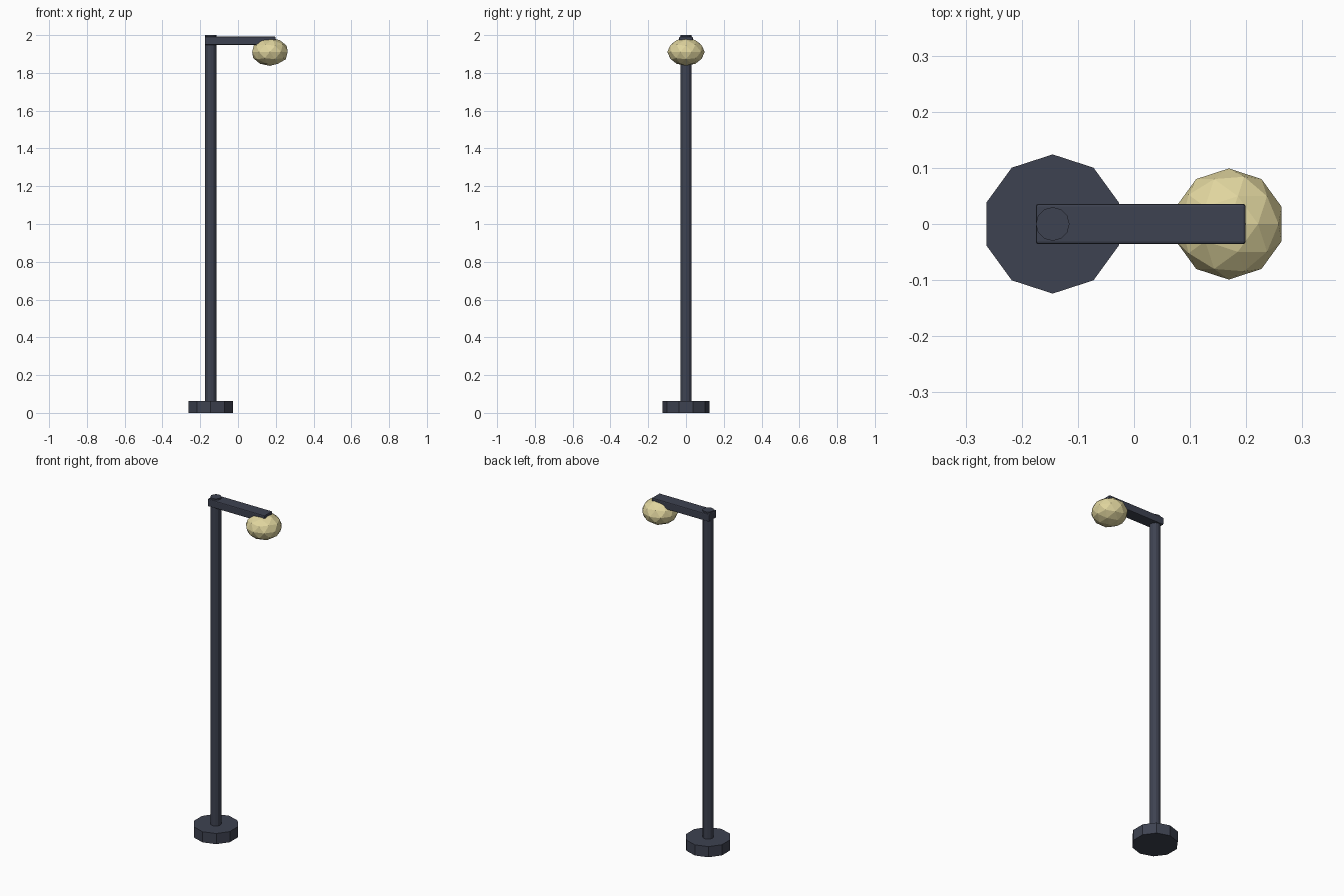
import bpy

cube = bpy.data.objects.get("Cube")
if cube:
    bpy.data.objects.remove(cube, do_unlink=True)


def make_material(name, rgb):
    mat = bpy.data.materials.new(name)
    mat.use_nodes = True
    colour = (*rgb, 1)
    mat.diffuse_color = colour
    mat.node_tree.nodes["Principled BSDF"].inputs["Base Color"].default_value = colour
    return mat


def finish(name, mat):
    obj = bpy.context.object
    obj.name = name
    obj.data.materials.append(mat)
    return obj


def upright_cylinder(name, sides, radius, x, bottom, top, mat):
    bpy.ops.mesh.primitive_cylinder_add(
        vertices=sides, radius=radius, depth=top - bottom,
        location=(x, 0, (bottom + top) / 2))
    return finish(name, mat)


dark_metal = make_material("dark slate metal", (0.048, 0.055, 0.082))
warm_glass = make_material("pale yellow glass", (0.74, 0.66, 0.34))

POLE_X = -0.145

# Ten-sided foot and slim pole
upright_cylinder("base", 10, 0.124, POLE_X, 0, 0.063, dark_metal)
upright_cylinder("pole", 12, 0.03, POLE_X, 0.03, 2.0, dark_metal)

# Horizontal arm with narrow bevelled edges; the pole tip pokes through it
left, right, low, high = -0.175, 0.199, 1.948, 1.992
bpy.ops.mesh.primitive_cube_add(
    size=1, location=((left + right) / 2, 0, (low + high) / 2))
arm = finish("arm", dark_metal)
arm.scale = (right - left, 0.072, high - low)
bpy.ops.object.transform_apply(location=False, rotation=False, scale=True)
bevel = arm.modifiers.new("edge bevel", 'BEVEL')
bevel.width = 0.005
bevel.segments = 2

# Faceted, flattened lamp globe hanging under the arm end
bpy.ops.mesh.primitive_ico_sphere_add(
    subdivisions=2, radius=0.099, location=(0.169, 0, 1.911))
globe = finish("lamp_globe", warm_glass)
globe.scale.z = 0.745
